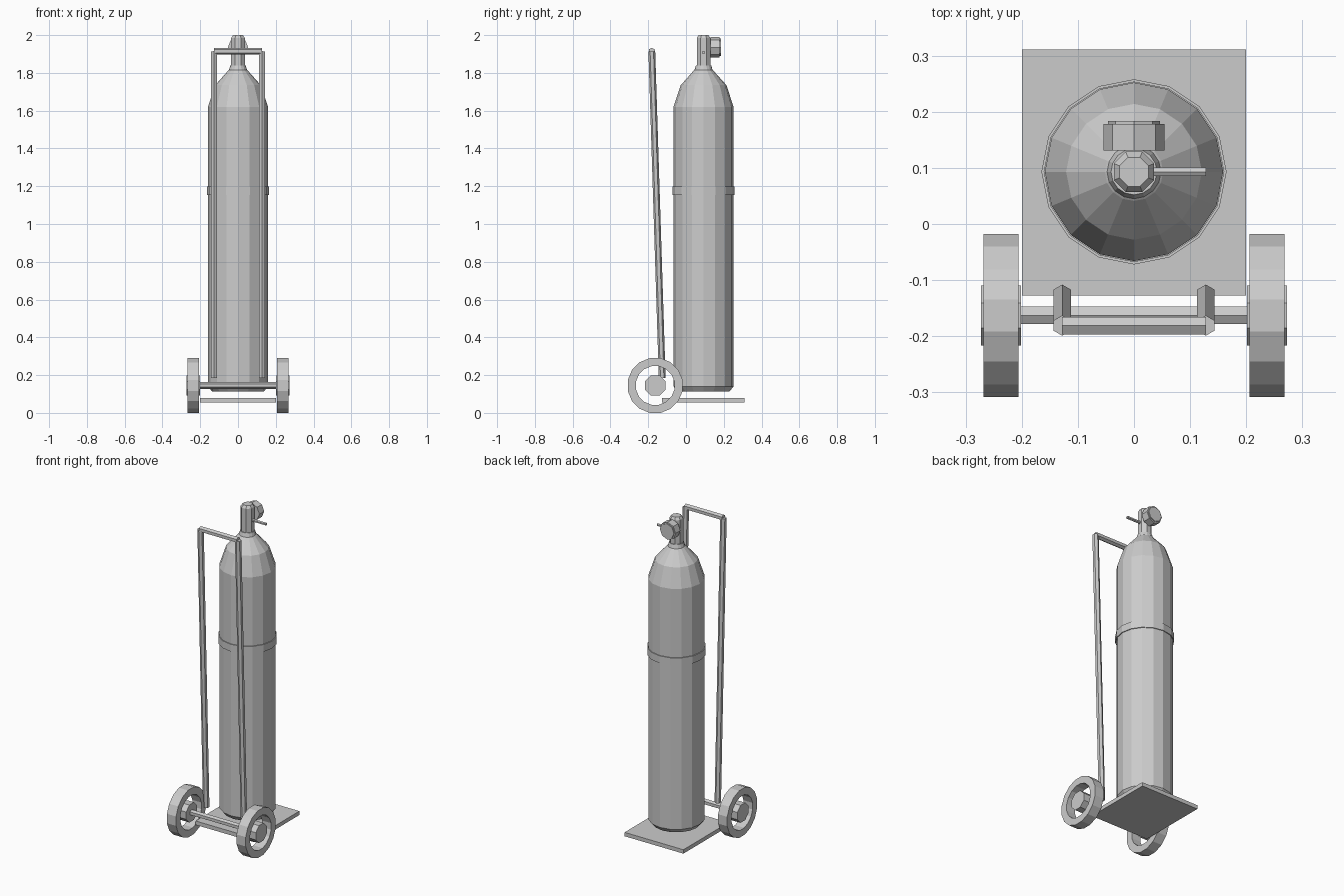
import bpy, bmesh, math
from mathutils import Vector

if "Cube" in bpy.data.objects:
    bpy.data.objects.remove(bpy.data.objects["Cube"], do_unlink=True)

steel = bpy.data.materials.new("plain grey steel")
steel.use_nodes = True
GREY = (0.6, 0.6, 0.6, 1)
steel.diffuse_color = GREY
steel.node_tree.nodes["Principled BSDF"].inputs["Base Color"].default_value = GREY


def finish(name, bm):
    bmesh.ops.recalc_face_normals(bm, faces=bm.faces)
    mesh = bpy.data.meshes.new(name)
    bm.to_mesh(mesh)
    bm.free()
    mesh.materials.append(steel)
    obj = bpy.data.objects.new(name, mesh)
    bpy.context.collection.objects.link(obj)
    return obj


def turned(name, profile, sides, origin, axis="Z", half_step=False, ring=False):
    """Flat-sided turned part; profile is (radius, distance along axis)."""
    bm = bmesh.new()
    loops = []
    for radius, along in profile:
        loop = []
        for i in range(sides):
            a = math.tau * (i + half_step / 2) / sides
            c, s = radius * math.cos(a), radius * math.sin(a)
            p = {"X": (along, c, s), "Y": (c, along, s), "Z": (c, s, along)}[axis]
            loop.append(bm.verts.new(Vector(origin) + Vector(p)))
        loops.append(loop)
    pairs = list(zip(loops, loops[1:]))
    if ring:
        pairs.append((loops[-1], loops[0]))
    else:
        bm.faces.new(loops[0])
        bm.faces.new(loops[-1])
    for lo, hi in pairs:
        for i in range(sides):
            j = (i + 1) % sides
            bm.faces.new((lo[i], lo[j], hi[j], hi[i]))
    return finish(name, bm)


def rod(name, start, end, radius, up, sides=6):
    """Straight rod with one edge pointing along up."""
    a, b = Vector(start), Vector(end)
    t = (b - a).normalized()
    side = t.cross(Vector(up)).normalized()
    v = side.cross(t)
    bm = bmesh.new()
    loops = []
    for p in (a, b):
        angles = [math.tau * i / sides for i in range(sides)]
        loops.append([bm.verts.new(p + radius * (v * math.cos(q) + side * math.sin(q)))
                      for q in angles])
        bm.faces.new(loops[-1])
    for i in range(sides):
        j = (i + 1) % sides
        bm.faces.new((loops[0][i], loops[0][j], loops[1][j], loops[1][i]))
    return finish(name, bm)


def box(name, low, high):
    bm = bmesh.new()
    bmesh.ops.create_cube(bm, size=1)
    for v in bm.verts:
        v.co = [lo if c < 0 else hi for c, lo, hi in zip(v.co, low, high)]
    return finish(name, bm)


# Gas cylinder with sloping shoulder and neck
TANK = (0, 0.093, 0)
turned("tank", [(0.137, 0.113), (0.159, 0.14), (0.159, 1.62), (0.121, 1.735),
                (0.052, 1.812), (0.048, 1.815), (0.041, 1.838)], 16, TANK)
turned("strap", [(0.16, 1.153), (0.165, 1.153), (0.165, 1.198), (0.16, 1.198)],
       16, TANK, ring=True)

# Valve, hand wheel and outlet pin
turned("valve", [(0.039, 1.82), (0.039, 1.985), (0.028, 2.0)], 8, TANK, half_step=True)
turned("valve_knob", [(0.054, 0.131), (0.054, 0.178), (0.046, 0.178), (0.046, 0.184)],
       8, (0, 0, 1.935), "Y")
rod("valve_pin", (0.03, 0.093, 1.908), (0.128, 0.093, 1.908), 0.009, (0, 0, 1))

# Trolley plate, axle and handle frame
box("base_plate", (-0.2, -0.127, 0.055), (0.2, 0.311, 0.079))
AXLE_Y, AXLE_Z = -0.163, 0.145
rod("axle", (-0.24, AXLE_Y, AXLE_Z), (0.24, AXLE_Y, AXLE_Z), 0.018, (0, 0, 1))
rod("handle_bar", (-0.128, -0.181, 1.915), (0.128, -0.181, 1.915), 0.018, (0, 0, 1))

for side, s in (("left", 1), ("right", -1)):
    rod(side + "_rail", (s * 0.128, -0.126, 0.185), (s * 0.128, -0.181, 1.914),
        0.018, (0, 1, 0))
    centre = (s * 0.237, AXLE_Y, AXLE_Z)
    turned(side + "_tyre", [(0.104, -0.031), (0.148, -0.031), (0.148, 0.031), (0.104, 0.031)],
           16, centre, "X", half_step=True, ring=True)
    turned(side + "_hub", [(0.058, -0.036), (0.058, 0.036)], 8, centre, "X", half_step=True)
